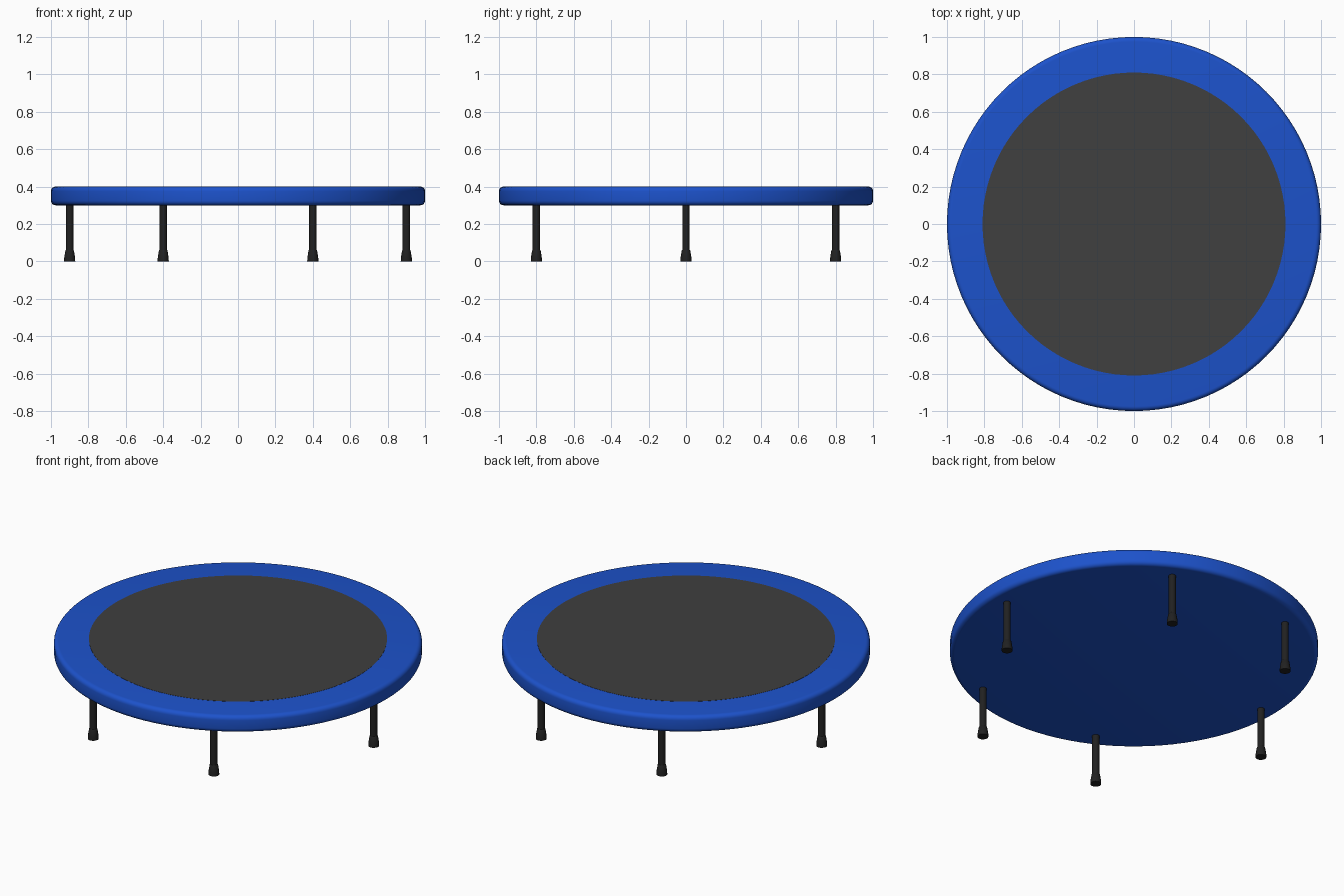
import bpy, bmesh, math

if "Cube" in bpy.data.objects:
    bpy.data.objects.remove(bpy.data.objects["Cube"])


def material(name, rgb):
    m = bpy.data.materials.new(name)
    m.diffuse_color = (*rgb, 1)
    m.use_nodes = True
    m.node_tree.nodes["Principled BSDF"].inputs["Base Color"].default_value = m.diffuse_color
    return m


def lathe(name, profile, sides, mat, loc=(0, 0, 0)):
    """Revolve (radius, z) points, listed bottom to top, and cap both ends."""
    bm = bmesh.new()
    rings = [[bm.verts.new((r * math.cos(2 * math.pi * i / sides),
                            r * math.sin(2 * math.pi * i / sides), z))
              for i in range(sides)] for r, z in profile]
    for a, b in zip(rings, rings[1:]):
        for i in range(sides):
            j = (i + 1) % sides
            bm.faces.new((a[i], a[j], b[j], b[i]))
    bm.faces.new(rings[0][::-1])
    bm.faces.new(rings[-1])
    mesh = bpy.data.meshes.new(name)
    bm.to_mesh(mesh)
    bm.free()
    ob = bpy.data.objects.new(name, mesh)
    bpy.context.collection.objects.link(ob)
    mesh.materials.append(mat)
    ob.location = loc
    bpy.ops.object.select_all(action='DESELECT')
    ob.select_set(True)
    bpy.context.view_layer.objects.active = ob
    bpy.ops.object.shade_smooth_by_angle(angle=math.radians(35))
    return ob


blue = material("pad_blue", (0.012, 0.085, 0.60))
grey = material("mat_grey", (0.05, 0.05, 0.05))
black = material("leg_black", (0.015, 0.015, 0.015))

# Padded disc with rounded upper and lower edges
B = 0.025
arc = [math.radians(a) for a in range(0, 91, 18)]
lower = [(1 - B + B * math.sin(a), 0.30 + B - B * math.cos(a)) for a in arc]
upper = [(r, 0.70 - z) for r, z in reversed(lower)]
lathe("edge_pad", lower + upper, 96, blue)

# Jumping mat, just proud of the pad
lathe("jumping_mat", [(0.81, 0.37), (0.81, 0.401)], 96, grey)

# Six legs with flared rubber feet
spots = [(sx * 0.9, 0) for sx in (-1, 1)]
spots += [(sx * 0.4, sy * 0.8) for sx in (-1, 1) for sy in (-1, 1)]
for n, (x, y) in enumerate(spots, 1):
    lathe(f"leg_{n}", [(0.02, 0.03), (0.02, 0.32)], 16, black, (x, y, 0))
    lathe(f"foot_{n}", [(0.03, 0), (0.029, 0.02), (0.023, 0.058), (0.02, 0.062)],
          16, black, (x, y, 0))
